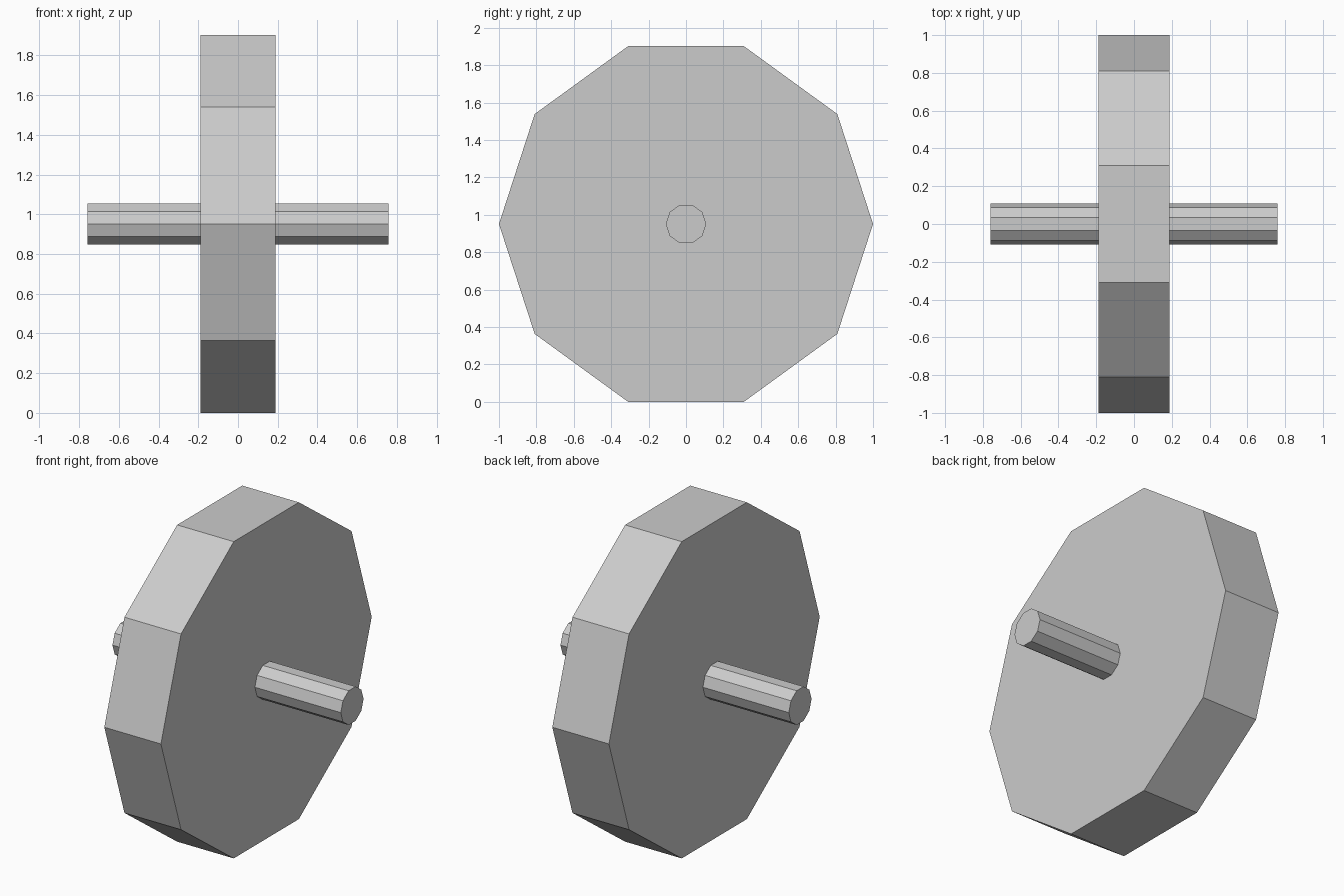
import bpy
import math

if "Cube" in bpy.data.objects:
    bpy.data.objects.remove(bpy.data.objects["Cube"])

SIDES = 10
WHEEL_RADIUS = 1.0
# the wheel rests on a flat side, so its centre height is the apothem
CENTRE_Z = WHEEL_RADIUS * math.cos(math.pi / SIDES)


def add_disc(name, radius, width):
    """Ten-sided cylinder lying along x, with a corner pointing to +y."""
    bpy.ops.mesh.primitive_cylinder_add(
        vertices=SIDES, radius=radius, depth=width,
        location=(0, 0, CENTRE_Z), rotation=(0, math.pi / 2, 0))
    obj = bpy.context.object
    obj.name = name
    bpy.ops.object.transform_apply(location=False, rotation=True, scale=False)
    return obj


# Thick solid wheel
wheel = add_disc("wheel", WHEEL_RADIUS, 0.376)

# Axle running through the wheel
axle = add_disc("axle", 0.108, 1.517)
